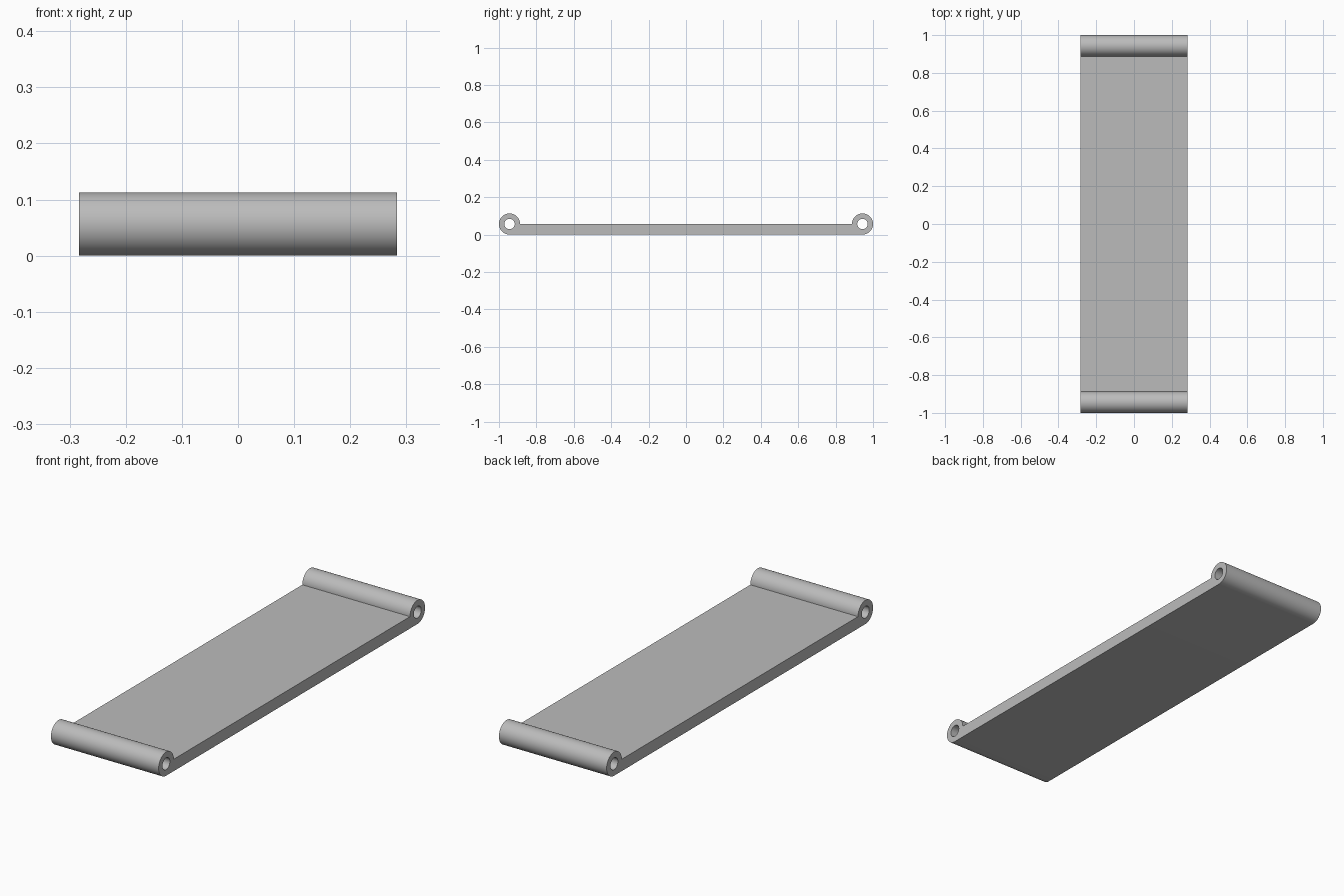
import bpy, bmesh
from math import cos, sin, radians
from mathutils import Vector

if "Cube" in bpy.data.objects:
    bpy.data.objects.remove(bpy.data.objects["Cube"], do_unlink=True)

HALF_WIDTH = 0.283
RADIUS = 0.0565          # outer radius of the knuckles, also the plate thickness
HOLE = 0.028             # pin hole radius
CENTRE = 1 - RADIUS      # knuckle distance from the middle


def arc(y, radius, start, end, steps):
    """Points of an arc in the side plane."""
    angles = [radians(start + (end - start) * i / steps) for i in range(steps + 1)]
    return [Vector((-HALF_WIDTH, y + radius * cos(a), RADIUS + radius * sin(a)))
            for a in angles]


def add_loop(bm, points):
    verts = [bm.verts.new(p) for p in points]
    return [bm.edges.new((v, verts[i - 1])) for i, v in enumerate(verts)]


# Grey metal
grey = bpy.data.materials.new("grey metal")
grey.use_nodes = True
grey.diffuse_color = (0.5, 0.5, 0.5, 1)
grey.node_tree.nodes["Principled BSDF"].inputs["Base Color"].default_value = grey.diffuse_color

# Side profile: flat plate with a rolled knuckle at each end, and two pin holes
bm = bmesh.new()
edges = add_loop(bm, arc(CENTRE, RADIUS, -90, 180, 54) + arc(-CENTRE, RADIUS, 0, 270, 54))
for side in (-1, 1):
    edges += add_loop(bm, arc(side * CENTRE, HOLE, 0, 360, 48)[:-1])
bmesh.ops.triangle_fill(bm, edges=edges, use_beauty=True, normal=(-1, 0, 0))

# Extrude the profile across the full width
result = bmesh.ops.extrude_face_region(bm, geom=bm.faces[:], use_keep_orig=True)
moved = [g for g in result["geom"] if isinstance(g, bmesh.types.BMVert)]
bmesh.ops.translate(bm, verts=moved, vec=(2 * HALF_WIDTH, 0, 0))
bmesh.ops.recalc_face_normals(bm, faces=bm.faces[:])

mesh = bpy.data.meshes.new("link_plate")
bm.to_mesh(mesh)
bm.free()
mesh.materials.append(grey)
plate = bpy.data.objects.new("link_plate", mesh)
bpy.context.collection.objects.link(plate)

# Smooth knuckles and holes, sharp plate edges
bpy.ops.object.select_all(action="DESELECT")
plate.select_set(True)
bpy.context.view_layer.objects.active = plate
bpy.ops.object.shade_smooth_by_angle(angle=radians(30))
